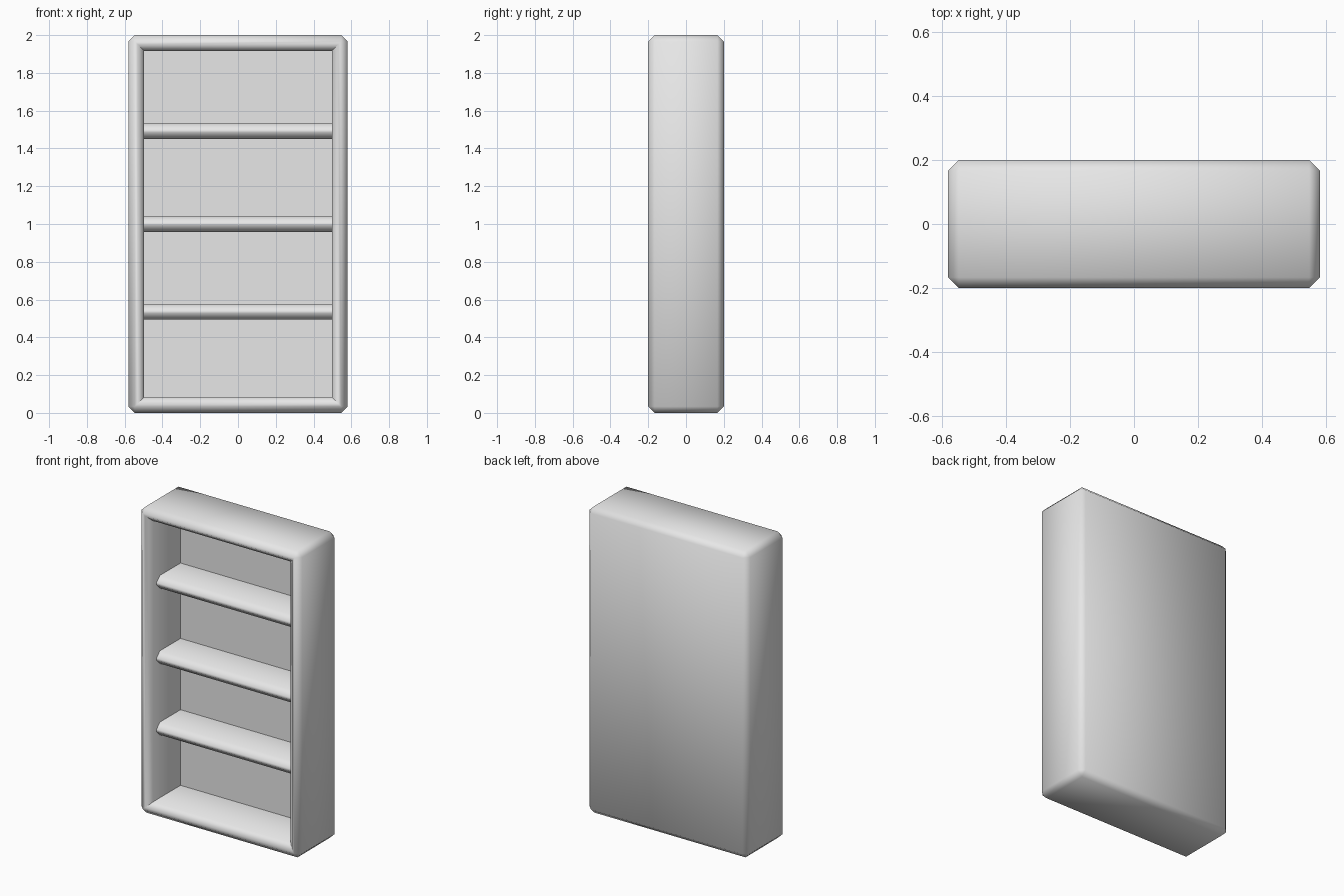
import bpy, bmesh, math

cube = bpy.data.objects.get("Cube")
if cube:
    bpy.data.objects.remove(cube, do_unlink=True)

W, D, H = 0.58, 0.20, 2.0       # half width, half depth, height
WALL, CHAMFER = 0.083, 0.034
BACK = D - WALL                 # inner face of the back panel
SHELF_FRONT = -0.13

grey = bpy.data.materials.new("plain grey")
grey.use_nodes = True
grey.diffuse_color = (0.8, 0.8, 0.8, 1)
grey.node_tree.nodes["Principled BSDF"].inputs["Base Color"].default_value = (0.8, 0.8, 0.8, 1)


def add_box(bm, lo, hi):
    verts = bmesh.ops.create_cube(bm, size=1)["verts"]
    for v in verts:
        for i in range(3):
            v.co[i] = lo[i] if v.co[i] < 0 else hi[i]


def chamfer(bm, edges):
    bmesh.ops.bevel(bm, geom=edges, offset=CHAMFER, offset_type='OFFSET',
                    segments=1, profile=0.5, affect='EDGES')


def finish(bm, name):
    bmesh.ops.recalc_face_normals(bm, faces=bm.faces)
    mesh = bpy.data.meshes.new(name)
    bm.to_mesh(mesh)
    bm.free()
    mesh.materials.append(grey)
    mesh.shade_smooth()
    mesh.set_sharp_from_angle(angle=math.radians(50))
    obj = bpy.data.objects.new(name, mesh)
    bpy.context.scene.collection.objects.link(obj)
    return obj


# Case: a box hollowed from the front, chamfered outside and round the opening
bm = bmesh.new()
add_box(bm, (-W, -D, 0), (W, D, H))
outer = list(bm.edges)
front = min(bm.faces, key=lambda f: f.calc_center_median().y)
bmesh.ops.inset_region(bm, faces=[front], thickness=WALL, use_even_offset=True)
rim = list(front.edges)
pocket = bmesh.ops.extrude_discrete_faces(bm, faces=[front])["faces"][0]
for v in pocket.verts:
    v.co.y = BACK
rim = [e for e in bm.edges
       if all(abs(v.co.y + D) < 1e-4 and abs(v.co.x) < W - 0.01
              and 0.01 < v.co.z < H - 0.01 for v in e.verts)]
outer = [e for e in outer if e.is_valid]
chamfer(bm, outer + rim)
finish(bm, "bookcase_case")

# Three shelves with chamfered front edges
for name, z in (("lower", 0.535), ("middle", 1.0), ("upper", 1.492)):
    bm = bmesh.new()
    add_box(bm, (-W + WALL, SHELF_FRONT, z - WALL / 2), (W - WALL, BACK, z + WALL / 2))
    edges = [e for e in bm.edges
             if all(v.co.y < 0 for v in e.verts)
             and abs(e.verts[0].co.z - e.verts[1].co.z) < 1e-4]
    chamfer(bm, edges)
    finish(bm, name + "_shelf")
